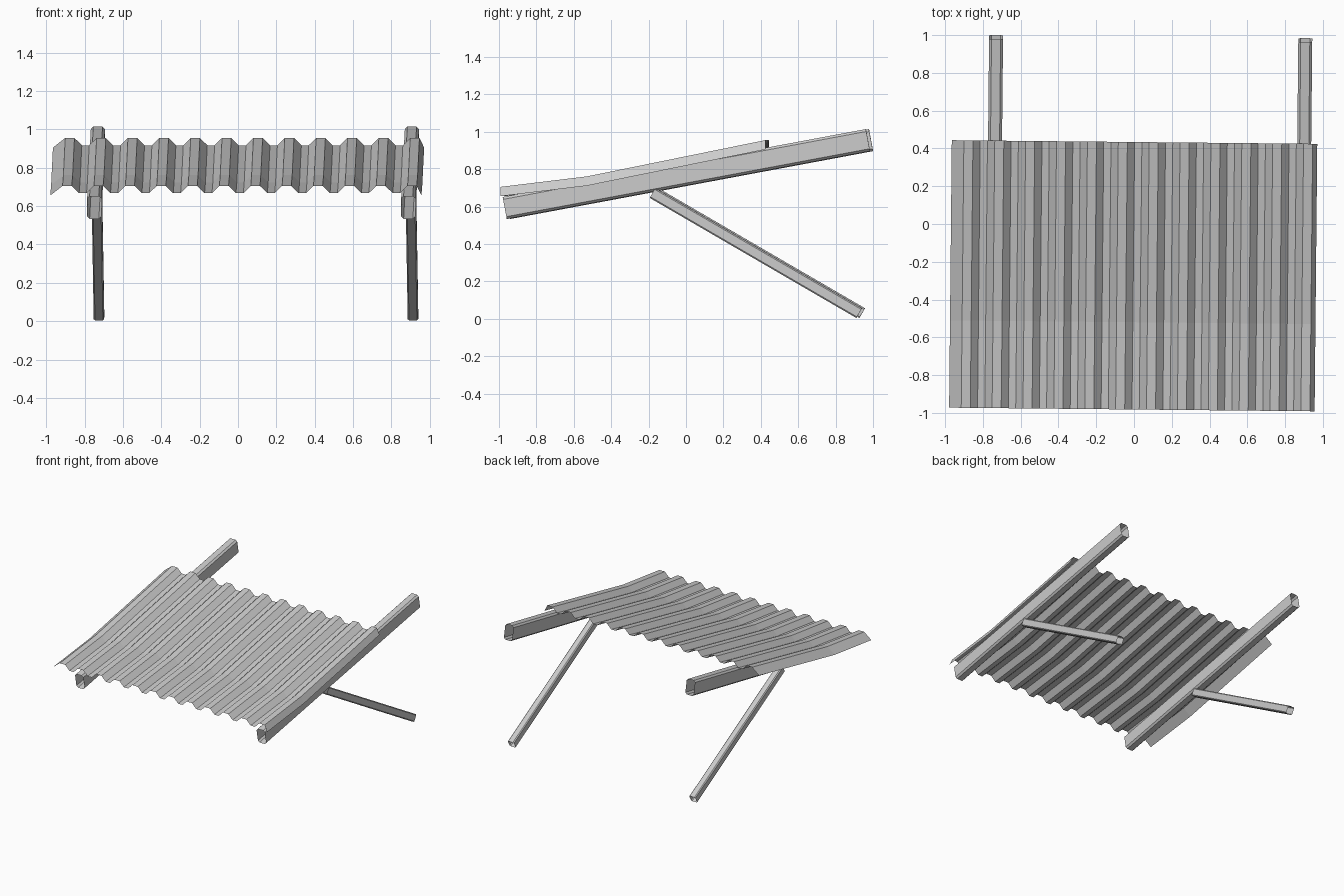
import bpy
import math
from mathutils import Vector, Matrix

cube = bpy.data.objects.get("Cube")
if cube:
    bpy.data.objects.remove(cube, do_unlink=True)

# One plain grey metal
metal = bpy.data.materials.new("grey_metal")
metal.use_nodes = True
GREY = (0.6, 0.6, 0.6, 1)
metal.diffuse_color = GREY
metal.node_tree.nodes["Principled BSDF"].inputs["Base Color"].default_value = GREY

# The whole frame stands slightly turned about the vertical axis
TURN = Matrix.Rotation(math.radians(-0.57), 4, "Z")


def loft(name, rings, closed):
    """Join equal rows of points with quads."""
    n = len(rings[0])
    verts = [TURN @ Vector(p) for ring in rings for p in ring]
    faces = []
    for r in range(len(rings) - 1):
        for i in range(n if closed else n - 1):
            j = (i + 1) % n
            faces.append((r * n + i, r * n + j, (r + 1) * n + j, (r + 1) * n + i))
    mesh = bpy.data.meshes.new(name)
    mesh.from_pydata(verts, [], faces)
    mesh.materials.append(metal)
    obj = bpy.data.objects.new(name, mesh)
    bpy.context.collection.objects.link(obj)
    return obj


def tube(name, x, start, end, width, height, chamfer):
    """Open-ended box tube with chamfered edges, running in the y-z plane."""
    a, b = Vector((x, *start)), Vector((x, *end))
    up = Vector((1, 0, 0)).cross(b - a).normalized()
    w, h, c = width / 2, height / 2, chamfer
    section = [(w - c, -h), (w, c - h), (w, h - c), (w - c, h),
               (c - w, h), (-w, h - c), (-w, c - h), (c - w, -h)]
    rings = [[p + Vector((u, 0, 0)) + up * v for u, v in section] for p in (a, b)]
    return loft(name, rings, True)


# Sloping beams and the raked legs below them
for side, x in (("right", -0.74), ("left", 0.897)):
    tube(side + "_beam", x, (-0.96, 0.592), (0.982, 0.955), 0.074, 0.12, 0.013)
    tube(side + "_leg", x + 0.006, (-0.17, 0.672), (0.935, 0.03), 0.055, 0.06, 0.007)

# Corrugated sheet: trapezoid waves with drooping side edges
PITCH, FIRST, WAVES, DEPTH = 0.1635, -0.881, 12, 0.038
FLAT = 0.024
wave = [(-0.969, -0.05)]
for i in range(WAVES):
    peak = FIRST + i * PITCH
    wave += [(peak - FLAT, 0), (peak + FLAT, 0)]
    if i < WAVES - 1:
        trough = peak + PITCH / 2
        wave += [(trough - FLAT * 0.8, -DEPTH), (trough + FLAT * 0.8, -DEPTH)]
wave.append((0.966, -0.05))

# The sheet bends once near its front
spine = [(-0.982, 0.705), (-0.52, 0.761), (0.434, 0.955)]
loft("corrugated_sheet", [[(x, y, z + dz) for x, dz in wave] for y, z in spine], False)
